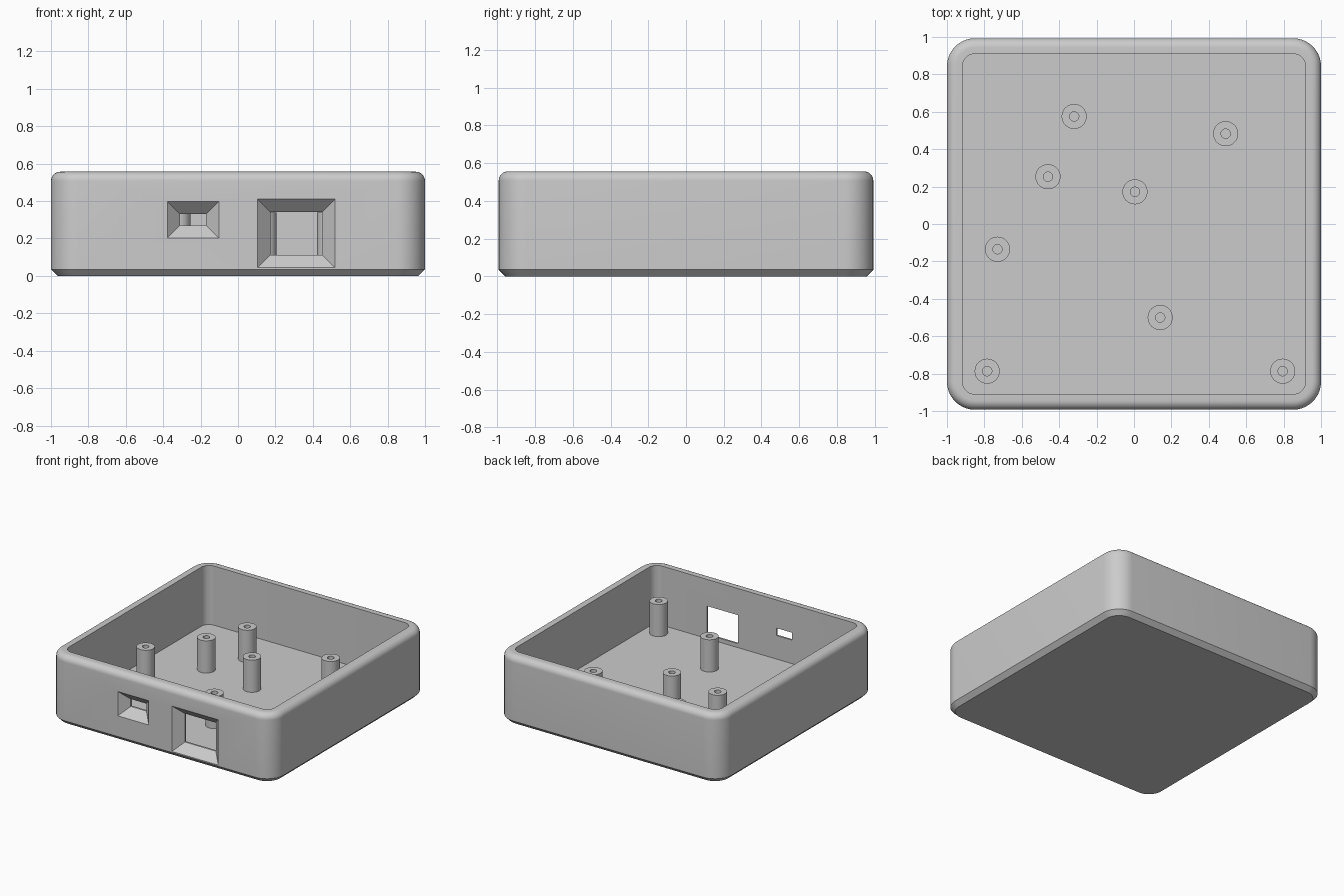
import bpy, bmesh, math

cube = bpy.data.objects.get("Cube")
if cube:
    bpy.data.objects.remove(cube, do_unlink=True)

HX, HY, HEIGHT = 1.0, 0.993, 0.557
WALL, FLOOR, POST_TOP = 0.083, 0.08, 0.34
CORNER, RIM, CHAMFER = 0.15, 0.05, 0.035

grey = bpy.data.materials.new("plain grey")
grey.use_nodes = True
colour = (0.6, 0.6, 0.6, 1)
grey.diffuse_color = colour
grey.node_tree.nodes["Principled BSDF"].inputs["Base Color"].default_value = colour


def rounded_ring(inset, z, steps=10):
    """Rounded rectangle outline, inset from the outside of the case."""
    r = CORNER - inset
    points = []
    for corner, (sx, sy) in enumerate([(1, 1), (-1, 1), (-1, -1), (1, -1)]):
        for i in range(steps + 1):
            a = math.pi / 2 * (corner + i / steps)
            points.append((sx * (HX - CORNER) + r * math.cos(a),
                           sy * (HY - CORNER) + r * math.sin(a), z))
    return points


def circle(x, y, z, r, steps=32):
    turns = [2 * math.pi * i / steps for i in range(steps)]
    return [(x + r * math.cos(a), y + r * math.sin(a), z) for a in turns]


def loft(name, rings):
    """Skin consecutive rings and cap both ends."""
    bm = bmesh.new()
    loops = [[bm.verts.new(p) for p in ring] for ring in rings]
    n = len(loops[0])
    for a, b in zip(loops, loops[1:]):
        for i in range(n):
            j = (i + 1) % n
            bm.faces.new((a[i], a[j], b[j], b[i]))
    bm.faces.new(loops[0][::-1])
    bm.faces.new(loops[-1])
    bmesh.ops.recalc_face_normals(bm, faces=bm.faces)
    mesh = bpy.data.meshes.new(name)
    bm.to_mesh(mesh)
    bm.free()
    mesh.materials.append(grey)
    obj = bpy.data.objects.new(name, mesh)
    bpy.context.collection.objects.link(obj)
    return obj


def activate(obj):
    bpy.ops.object.select_all(action="DESELECT")
    obj.select_set(True)
    bpy.context.view_layer.objects.active = obj


# Case: chamfered base, rounded rim, hollow inside
rings = [rounded_ring(CHAMFER, 0), rounded_ring(0, CHAMFER)]
for k in range(9):
    a = math.pi / 2 * k / 8
    rings.append(rounded_ring(RIM * (1 - math.cos(a)),
                              HEIGHT - RIM + RIM * math.sin(a)))
rings += [rounded_ring(WALL, HEIGHT), rounded_ring(WALL, FLOOR)]
case = loft("case", rings)


# Flared port openings through the front wall
def port_cutter(name, x0, x1, z0, z1, flare=0.068):
    def rect(grow, y):
        return [(x0 - grow, y, z0 - grow), (x1 + grow, y, z0 - grow),
                (x1 + grow, y, z1 + grow), (x0 - grow, y, z1 + grow)]
    extra = 0.02
    return loft(name, [rect(flare + extra, -HY - extra),
                       rect(0, -HY + flare), rect(0, -HY + WALL + extra)])


for name, size in {"small_port": (-0.31, -0.17, 0.27, 0.33),
                   "large_port": (0.173, 0.45, 0.112, 0.342)}.items():
    cutter = port_cutter(name + "_cutter", *size)
    cutter.hide_render = True
    cut = case.modifiers.new(name, "BOOLEAN")
    cut.operation = "DIFFERENCE"
    cut.solver = "EXACT"
    cut.object = cutter
    activate(case)
    bpy.ops.object.modifier_apply(modifier=cut.name)
    bpy.data.objects.remove(cutter, do_unlink=True)

activate(case)
bpy.ops.object.shade_smooth_by_angle(angle=math.radians(30))

# Hollow screw posts standing on the floor
posts = [(-0.32, 0.575), (0.49, 0.483), (-0.46, 0.253), (0.005, 0.172),
         (-0.73, -0.135), (0.14, -0.5), (-0.785, -0.787), (0.795, -0.787)]
for number, (x, y) in enumerate(posts, 1):
    post = loft(f"screw_post_{number}", [
        circle(x, y, FLOOR - 0.01, 0.067), circle(x, y, POST_TOP, 0.067),
        circle(x, y, POST_TOP, 0.025), circle(x, y, FLOOR, 0.025)])
    activate(post)
    bpy.ops.object.shade_smooth_by_angle(angle=math.radians(30))
